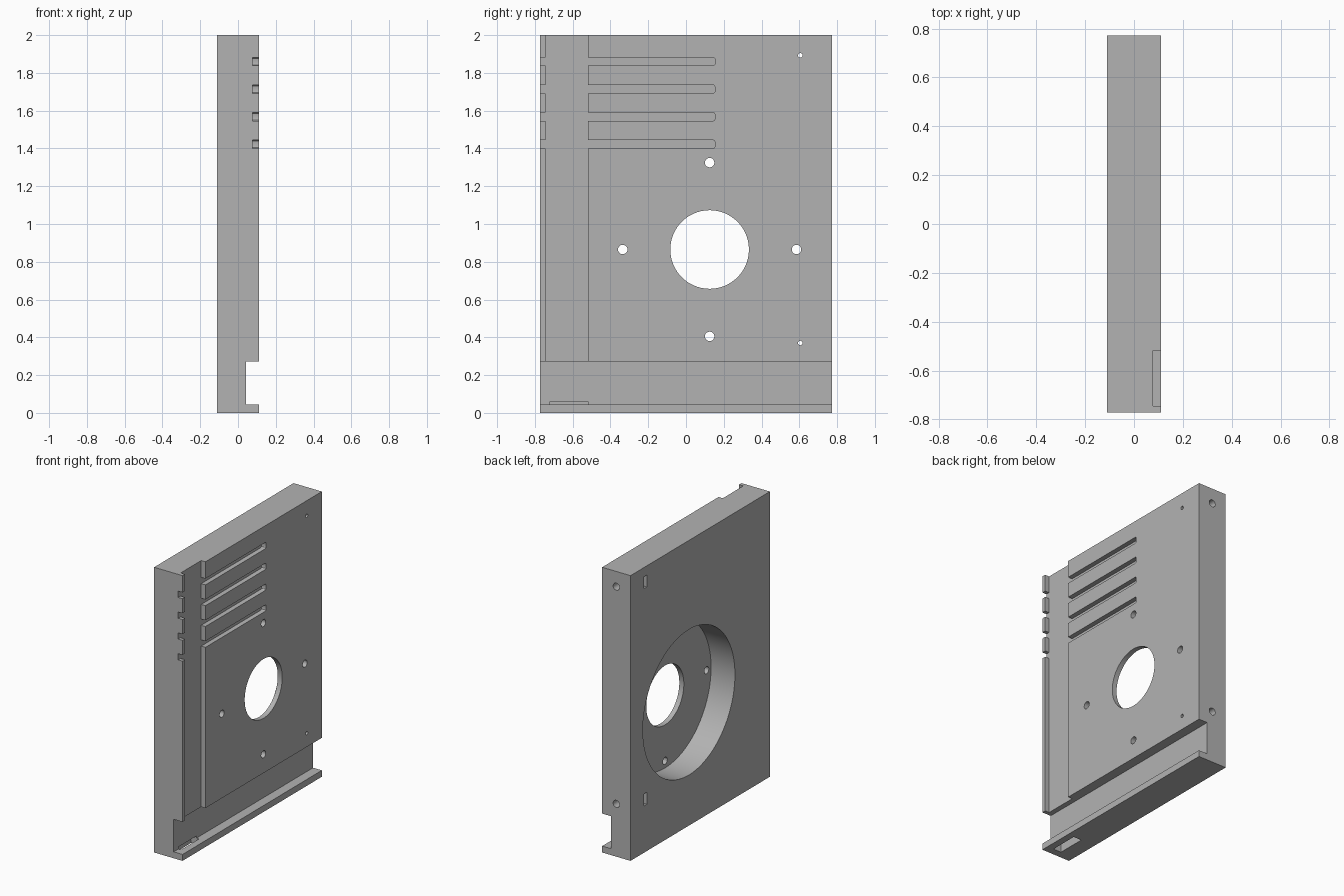
import bpy
import bmesh
from math import radians
from mathutils import Matrix, Vector

if "Cube" in bpy.data.objects:
    bpy.data.objects.remove(bpy.data.objects["Cube"], do_unlink=True)

grey = bpy.data.materials.new("plain grey")
grey.use_nodes = True
grey.diffuse_color = (0.45, 0.45, 0.45, 1)
grey.node_tree.nodes["Principled BSDF"].inputs["Base Color"].default_value = grey.diffuse_color


def finish(name, bm):
    mesh = bpy.data.meshes.new(name)
    bm.to_mesh(mesh)
    bm.free()
    mesh.materials.append(grey)
    obj = bpy.data.objects.new(name, mesh)
    bpy.context.collection.objects.link(obj)
    return obj


def box(name, x, y, z, round_x=0):
    """Box from (min, max) ranges, optionally rounding the edges along x."""
    bm = bmesh.new()
    bmesh.ops.create_cube(bm, size=1)
    for v in bm.verts:
        v.co = Vector([r[0] if c < 0 else r[1] for c, r in zip(v.co, (x, y, z))])
    if round_x:
        edges = [e for e in bm.edges
                 if abs(e.verts[0].co.x - e.verts[1].co.x) > 1e-4]
        bmesh.ops.bevel(bm, geom=edges, offset=round_x, segments=3,
                        profile=0.5, affect='EDGES')
    return finish(name, bm)


def rod(name, start, end, radius, sides=32):
    a, b = Vector(start), Vector(end)
    turn = (b - a).to_track_quat('Z', 'Y').to_matrix().to_4x4()
    bm = bmesh.new()
    bmesh.ops.create_cone(bm, cap_ends=True, segments=sides, radius1=radius,
                          radius2=radius, depth=(b - a).length,
                          matrix=Matrix.Translation((a + b) / 2) @ turn)
    return finish(name, bm)


SIDE, END, OUT = 0.11, 0.772, 0.2   # half thickness, half width, overshoot
FLOOR = 0.077                       # bottom of the shallow grooves
CY, CZ = 0.125, 0.865               # centre of the round pocket

panel = box("panel", (-SIDE, SIDE), (-END, END), (0, 2))
cutters = []

# Long notch above the bottom lip, and the opening through the lip
cutters.append(box("lip_notch", (0.042, OUT), (-1, 1), (0.045, 0.273)))
cutters.append(box("lip_opening", (0.0, 0.062), (-0.72, -0.52), (-0.1, 0.06)))

# Vertical cable channel and four horizontal grooves
cutters.append(box("channel", (FLOOR, OUT), (-0.745, -0.518), (0.2, 2.1)))
for i in range(4):
    z = 1.4 + i * 0.146
    cutters.append(box("groove", (FLOOR, OUT), (-0.9, 0.153), (z, z + 0.044), 0.01))

# Round pocket from the back face, centre opening and four screw holes
cutters.append(rod("pocket", (-OUT, CY, CZ), (0.075, CY, CZ), 0.51, 128))
cutters.append(rod("centre_hole", (-OUT, CY, CZ), (OUT, CY, CZ), 0.208, 96))
for dy, dz in ((1, 0), (-1, 0), (0, 1), (0, -1)):
    y, z = CY + dy * 0.46, CZ + dz * 0.46
    cutters.append(rod("screw_hole", (0, y, z), (OUT, y, z), 0.025))

# Nut slots with pin holes through the face and bolt holes from the edge
for z in (0.37, 1.893):
    cutters.append(box("nut_slot", (-OUT, 0.04), (0.59, 0.62), (z - 0.042, z + 0.042)))
    cutters.append(rod("pin_hole", (-0.05, 0.605, z), (OUT, 0.605, z), 0.012, 24))
    cutters.append(rod("bolt_hole", (0, 0.54, z), (0, 1, z), 0.025))

# Cut everything out of the panel and drop the cutters
bpy.context.view_layer.objects.active = panel
for cutter in cutters:
    cutter.hide_render = True
    mod = panel.modifiers.new("cut", 'BOOLEAN')
    mod.operation = 'DIFFERENCE'
    mod.solver = 'EXACT'
    mod.object = cutter
    bpy.ops.object.modifier_apply(modifier=mod.name)
    bpy.data.objects.remove(cutter, do_unlink=True)

for obj in bpy.context.selected_objects:
    obj.select_set(False)
panel.select_set(True)
bpy.ops.object.shade_smooth_by_angle(angle=radians(30))
